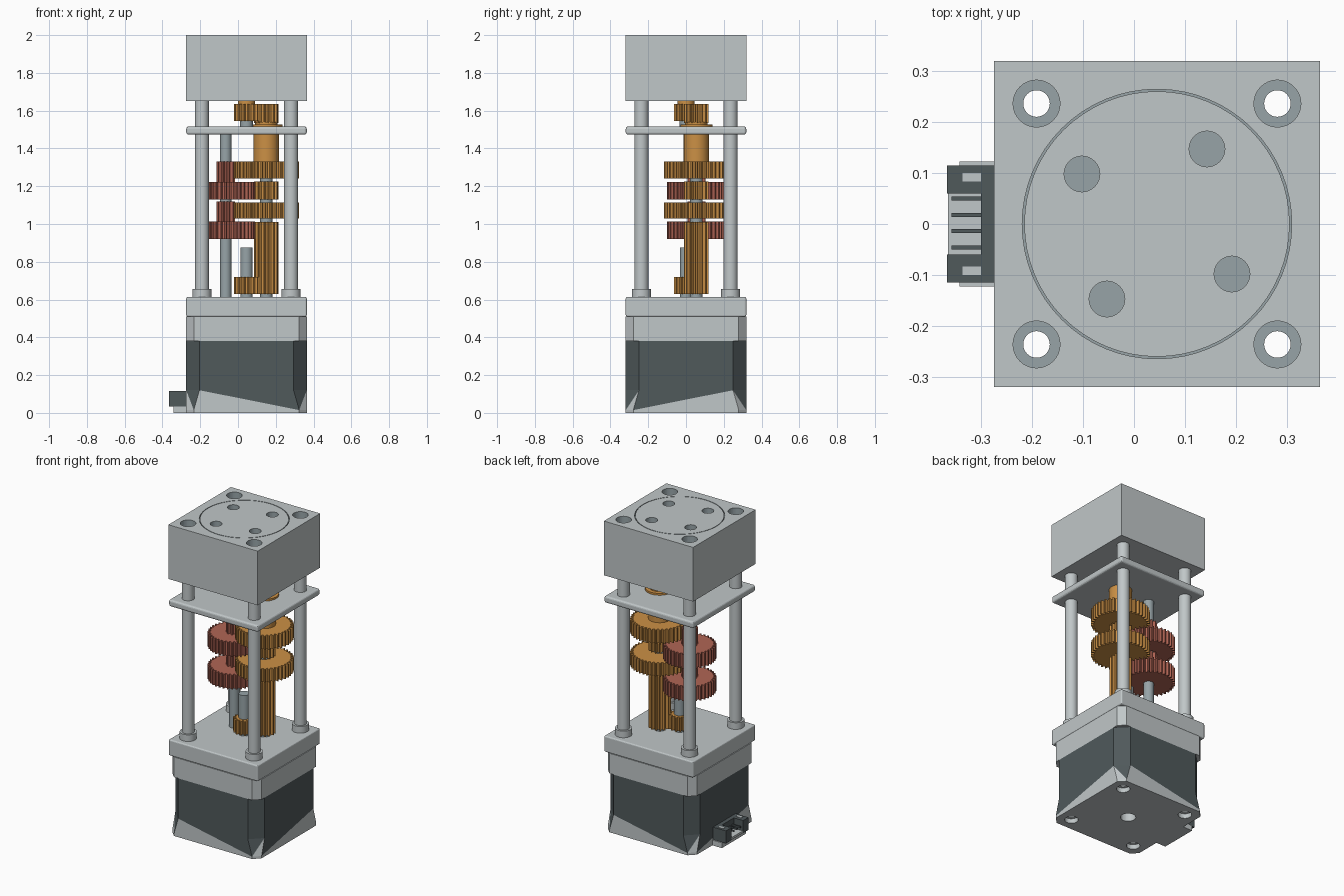
import bpy, bmesh, math
from mathutils import Matrix, Vector

default_cube = bpy.data.objects.get("Cube")
if default_cube:
    bpy.data.objects.remove(default_cube, do_unlink=True)


def material(name, rgb):
    m = bpy.data.materials.new(name)
    m.use_nodes = True
    m.diffuse_color = (*rgb, 1)
    m.node_tree.nodes["Principled BSDF"].inputs["Base Color"].default_value = (*rgb, 1)
    return m


ALU = material("light aluminium", (0.53, 0.57, 0.58))
DARK = material("dark casing", (0.08, 0.1, 0.105))
STEEL = material("blue grey steel", (0.31, 0.37, 0.39))
BRASS = material("brass", (0.6, 0.28, 0.06))
RED = material("red bronze", (0.44, 0.13, 0.09))

CX, H, P = 0.045, 0.319, 0.236
CORNERS = [(CX + sx * P, sy * P) for sx in (-1, 1) for sy in (-1, 1)]
AXIS_M, AXIS_A, AXIS_B = (CX, 0), (0.15, 0.055), (-0.065, 0.055)


def finish(name, bm, *mats):
    bmesh.ops.recalc_face_normals(bm, faces=bm.faces)
    me = bpy.data.meshes.new(name)
    bm.to_mesh(me)
    bm.free()
    for m in mats:
        me.materials.append(m)
    ob = bpy.data.objects.new(name, me)
    bpy.context.collection.objects.link(ob)
    return ob


def smooth(ob):
    bpy.ops.object.select_all(action="DESELECT")
    ob.select_set(True)
    bpy.context.view_layer.objects.active = ob
    bpy.ops.object.shade_smooth_by_angle(angle=math.radians(35))


def box(name, x, y, z, mat, bevel=0):
    bm = bmesh.new()
    bmesh.ops.create_cube(bm, size=1)
    for v in bm.verts:
        v.co = [lo + (c + 0.5) * (hi - lo) for c, (lo, hi) in zip(v.co, (x, y, z))]
    ob = finish(name, bm, mat)
    if bevel:
        b = ob.modifiers.new("rounded edges", "BEVEL")
        b.width, b.segments = bevel, 3
    return ob


def add_lathe(bm, profile, centre, ring=False, n=32):
    """Revolve a (radius, z) profile; a ring profile is closed, others get end caps."""
    rows = [[bm.verts.new((centre[0] + r * math.cos(math.tau * i / n),
                           centre[1] + r * math.sin(math.tau * i / n), z))
             for i in range(n)] for r, z in profile]
    pairs = list(zip(rows, rows[1:])) + ([(rows[-1], rows[0])] if ring else [])
    for a, b in pairs:
        for i in range(n):
            j = (i + 1) % n
            bm.faces.new((a[i], a[j], b[j], b[i]))
    if not ring:
        bm.faces.new(rows[0])
        bm.faces.new(rows[-1])


def lathe(name, profile, mat, centres, ring=False):
    bm = bmesh.new()
    for c in centres:
        add_lathe(bm, profile, c, ring)
    ob = finish(name, bm, mat)
    smooth(ob)
    return ob


def rod(name, r, z0, z1, mat, centre):
    return lathe(name, [(r, z0), (r, z1)], mat, [centre])


def gear(name, teeth, z0, z1, mat, centre):
    m = 0.0082
    tip, root = m * (teeth + 2) / 2, m * (teeth - 2.3) / 2
    pts = []
    for t in range(teeth):
        for frac, r in ((-0.3, root), (-0.13, tip), (0.13, tip), (0.3, root)):
            a = math.tau * (t + frac) / teeth
            pts.append((centre[0] + r * math.cos(a), centre[1] + r * math.sin(a)))
    bm = bmesh.new()
    low = [bm.verts.new((*p, z0)) for p in pts]
    high = [bm.verts.new((*p, z1)) for p in pts]
    for i in range(len(pts)):
        j = (i + 1) % len(pts)
        bm.faces.new((low[i], low[j], high[j], high[i]))
    bm.faces.new(low)
    bm.faces.new(high)
    return finish(name, bm, mat)


def cut(cutter, *targets):
    cutter.hide_render = True
    cutter.hide_viewport = True
    for ob in targets:
        mod = ob.modifiers.new("holes", "BOOLEAN")
        mod.operation, mod.solver = "DIFFERENCE", "EXACT"
        mod.material_mode = "TRANSFER"
        mod.object = cutter


def octagon(bm, c, z):
    ring = []
    for k in range(4):
        for p in ((H - c, c - H + 0 - c), (H, c - H)):
            q = Matrix.Rotation(k * math.pi / 2, 3, "Z") @ Vector((*p, z))
            ring.append(bm.verts.new(q + Vector((CX, 0, 0))))
    return ring


def octagon_stack(name, levels, *mats):
    """Stack of chamfered squares; tapered bands are split diagonally into two colours."""
    bm = bmesh.new()
    rings = [octagon(bm, c, z) for c, z, _ in levels]
    for lo, hi, level in zip(rings, rings[1:], levels):
        for i in range(8):
            j = (i + 1) % 8
            a, b, c, d = lo[i], lo[j], hi[j], hi[i]
            if level[2] == "split":
                tall_end = (i // 2) % 2 == 0
                light, dark = ((a, b, c), (a, c, d)) if tall_end else ((a, b, d), (b, c, d))
                bm.faces.new(light).material_index = 0
                bm.faces.new(dark).material_index = 1
            else:
                bm.faces.new((a, b, c, d)).material_index = level[2]
    bm.faces.new(rings[0])
    bm.faces.new(rings[-1])
    return finish(name, bm, *mats)


# Motor casing, upper cap and mounting flange
body = octagon_stack("motor_casing", [(0.04, 0, 0), (0.04, 0.015, "split"),
                                      (0.07, 0.12, 1), (0.07, 0.38, 1)], ALU, DARK)
cap = octagon_stack("motor_upper_cap", [(0.04, 0.38, 0), (0.04, 0.51, 0)], ALU)
SQUARE = ((CX - H, CX + H), (-H, H))
flange = box("motor_flange", *SQUARE, (0.51, 0.613), ALU, 0.008)
plate = box("bearing_plate", *SQUARE, (1.473, 1.516), ALU, 0.012)
block = box("top_block", *SQUARE, (1.65, 2.0), ALU)

# Screw holes running through the whole stack
bm = bmesh.new()
for c in CORNERS:
    add_lathe(bm, [(0.04, -0.1), (0.04, 0.03), (0.026, 0.03), (0.026, 1.6)], c)
add_lathe(bm, [(0.045, -0.1), (0.045, 0.06)], AXIS_M)
cut(finish("screw_hole_cutter", bm, ALU), body, cap, flange, plate)

# Counterbores, blind holes and ring groove of the top block
bm = bmesh.new()
for c in CORNERS:
    add_lathe(bm, [(0.026, 1.6), (0.026, 1.93), (0.046, 1.93), (0.046, 2.1)], c)
for k in range(4):
    p = Matrix.Rotation(k * math.pi / 2, 2) @ Vector((0.098, 0.147))
    add_lathe(bm, [(0.035, 1.92), (0.035, 2.1)], (CX + p.x, p.y))
add_lathe(bm, [(0.260, 1.99), (0.264, 1.99), (0.264, 2.1), (0.260, 2.1)], AXIS_M, True, 64)
cut(finish("top_hole_cutter", bm, STEEL), block)

# Hollow posts with foot collars
lathe("support_posts", [(0.026, 0.613), (0.05, 0.613), (0.05, 0.656), (0.037, 0.656),
                        (0.037, 1.65), (0.026, 1.65)], ALU, CORNERS, ring=True)

# Shafts
rod("motor_shaft", 0.033, 0.6, 0.875, STEEL, AXIS_M)
rod("main_shaft", 0.033, 0.6, 1.5, STEEL, AXIS_A)
rod("idler_shaft", 0.031, 0.6, 1.475, STEEL, AXIS_B)
rod("output_shaft", 0.034, 1.5, 1.6, STEEL, AXIS_M)

# Brass gear train
gear("motor_pinion", 14, 0.63, 0.72, BRASS, AXIS_M)
gear("long_pinion", 14, 0.63, 1.01, BRASS, AXIS_A)
gear("lower_main_gear", 40, 1.03, 1.115, BRASS, AXIS_A)
gear("middle_pinion", 14, 1.13, 1.225, BRASS, AXIS_A)
gear("upper_main_gear", 40, 1.24, 1.33, BRASS, AXIS_A)
lathe("main_sleeve", [(0.067, 1.33), (0.067, 1.515), (0.085, 1.515), (0.085, 1.528),
                      (0.06, 1.528), (0.06, 1.54)], BRASS, [AXIS_A])
gear("upper_pinion", 14, 1.535, 1.635, BRASS, AXIS_A)
gear("output_pinion", 14, 1.545, 1.635, BRASS, AXIS_M)
rod("output_hub", 0.045, 1.6, 1.655, BRASS, AXIS_M)

# Red idler gears with their pinions
for level, z in (("lower", 0.92), ("upper", 1.13)):
    gear(level + "_idler_gear", 36, z, z + 0.092, RED, AXIS_B)
    gear(level + "_idler_pinion", 10, z + 0.092, z + 0.2, RED, AXIS_B)

# Cable connector on the motor's right side
box("connector_tongue", (-0.342, -0.27), (-0.122, 0.122), (0, 0.034), ALU)
box("connector_floor", (-0.364, -0.3), (-0.1, 0.1), (0.034, 0.048), ALU)
box("connector_back", (-0.3, -0.265), (-0.115, 0.115), (0.034, 0.115), DARK)
for side, s in (("right", -1), ("left", 1)):
    y = sorted((s * 0.06, s * 0.115))
    box(f"connector_{side}_wall", (-0.366, -0.295), y, (0.034, 0.115), DARK)
    y = sorted((s * 0.083, s * 0.1))
    box(f"connector_{side}_slot", (-0.336, -0.3), y, (0.113, 0.117), ALU)
for i in range(4):
    y = -0.046 + i * 0.032
    box(f"connector_pin_{i + 1}", (-0.358, -0.3), (y - 0.004, y + 0.004), (0.07, 0.08), DARK)
